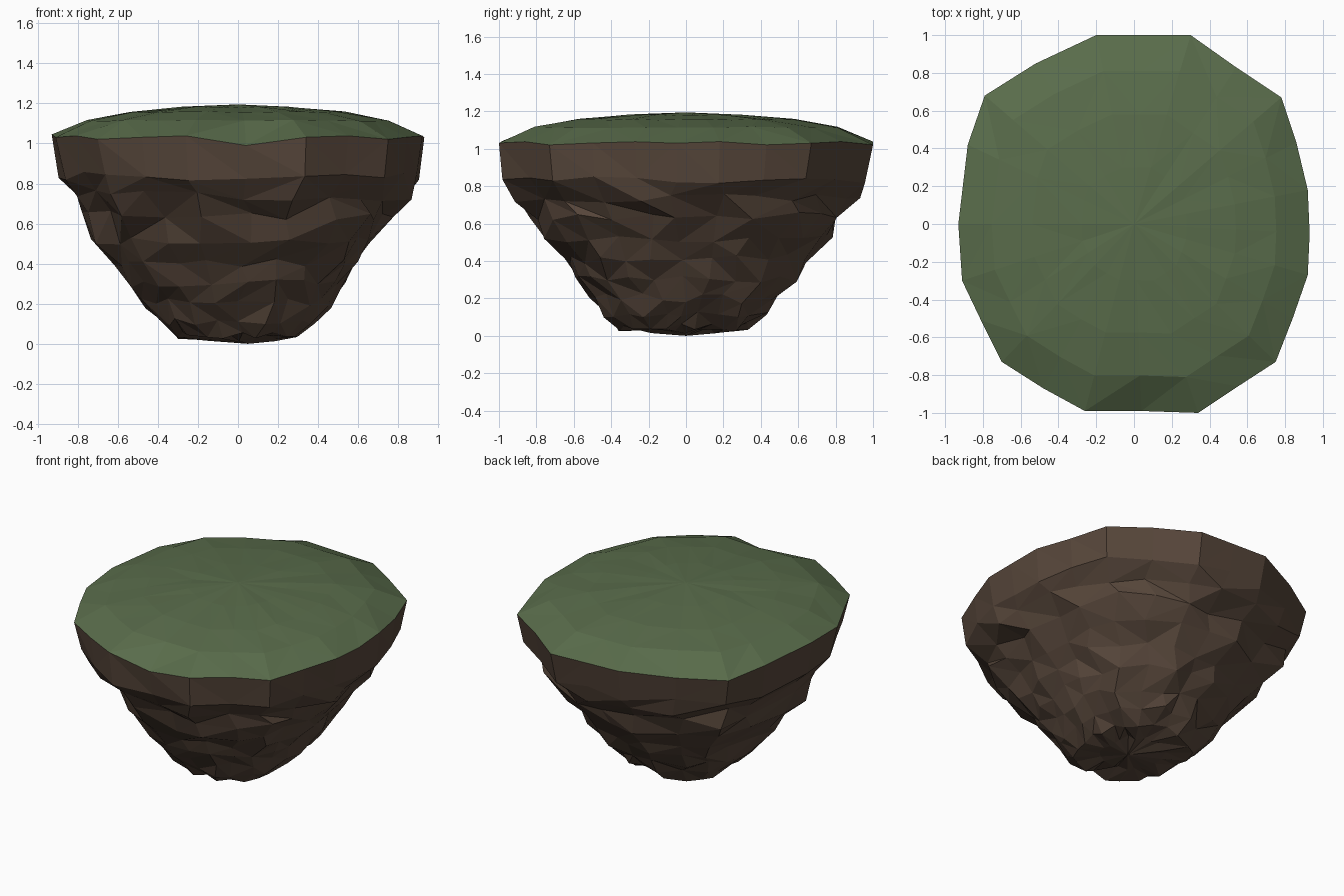
import bpy, bmesh, math, random
from mathutils import Vector

if "Cube" in bpy.data.objects:
    bpy.data.objects.remove(bpy.data.objects["Cube"])

random.seed(7)

# Rim outline seen from above (counter-clockwise)
RIM = [(0.93, -0.05), (0.92, 0.18), (0.86, 0.43), (0.78, 0.67), (0.54, 0.83),
       (0.30, 1.0), (0.05, 1.0), (-0.20, 1.0), (-0.52, 0.85), (-0.79, 0.68),
       (-0.88, 0.42), (-0.93, 0.0), (-0.91, -0.30), (-0.81, -0.51), (-0.70, -0.73),
       (-0.48, -0.87), (-0.26, -0.99), (0.04, -0.99), (0.34, -1.0), (0.55, -0.86),
       (0.75, -0.73), (0.84, -0.50), (0.92, -0.27)]
N = len(RIM)

# Rock levels: z, reach to -x, +x, -y, +y
LEVELS = [(0.84, 0.89, 0.91, 0.98, 0.97), (0.74, 0.84, 0.85, 0.90, 0.91),
          (0.64, 0.78, 0.77, 0.82, 0.84), (0.52, 0.71, 0.70, 0.73, 0.76),
          (0.41, 0.61, 0.62, 0.64, 0.67), (0.31, 0.54, 0.54, 0.59, 0.58),
          (0.20, 0.48, 0.47, 0.50, 0.48), (0.11, 0.40, 0.39, 0.44, 0.42),
          (0.045, 0.33, 0.30, 0.37, 0.32), (0.03, 0.17, 0.19, 0.20, 0.18)]

# Rim height: slightly uneven, with two grass drips over the edge
RIM_Z = [1.03 + 0.010 * math.sin(i * 2.1) for i in range(N)]
RIM_Z[11] = 1.045
RIM_Z[17] = 0.99
RIM_Z[9] = 1.01


def material(name, rgb):
    m = bpy.data.materials.new(name)
    m.diffuse_color = (*rgb, 1)
    m.use_nodes = True
    m.node_tree.nodes["Principled BSDF"].inputs["Base Color"].default_value = m.diffuse_color
    return m


def bridge(bm, upper, lower, scatter):
    for i in range(N):
        a, b = upper[i], upper[(i + 1) % N]
        c, d = lower[(i + 1) % N], lower[i]
        if scatter and random.random() < 0.5:
            bm.faces.new((a, d, b))
            bm.faces.new((b, d, c))
        else:
            bm.faces.new((a, d, c))
            bm.faces.new((a, c, b))


def cap(bm, ring, point):
    tip = bm.verts.new(point)
    for i in range(N):
        bm.faces.new((ring[i], ring[(i + 1) % N], tip))


def finish(bm, name, mat):
    bmesh.ops.recalc_face_normals(bm, faces=bm.faces)
    me = bpy.data.meshes.new(name)
    bm.to_mesh(me)
    bm.free()
    me.materials.append(mat)
    ob = bpy.data.objects.new(name, me)
    bpy.context.collection.objects.link(ob)
    return ob


# Rock body: rings shrinking towards a blunt, craggy foot
bm = bmesh.new()
ring = [bm.verts.new((x, y, RIM_Z[i])) for i, (x, y) in enumerate(RIM)]
for k, (z, xn, xp, yn, yp) in enumerate(LEVELS):
    new = []
    rough = 0.012 if k == 0 else 0.05
    for x, y in RIM:
        px = x / 0.93 * (xp if x > 0 else xn)
        py = y * (yp if y > 0 else yn)
        s = 1 + random.uniform(-1.3, 0.8) * rough
        turn = random.uniform(-0.05, 0.05) if k else 0
        ca, sa = math.cos(turn), math.sin(turn)
        dz = random.uniform(-1, 1) * (0.028 if k < 7 else 0.02)
        new.append(bm.verts.new(((px * ca - py * sa) * s,
                                 (px * sa + py * ca) * s, max(0.01, z + dz))))
    bridge(bm, ring, new, True)
    ring = new
cap(bm, ring, (0.05, 0, 0))
finish(bm, "rock_body", material("rock", (0.095, 0.062, 0.043)))

# Grass cap: low faceted dome on the same rim
bm = bmesh.new()
ring = [bm.verts.new((x, y, RIM_Z[i])) for i, (x, y) in enumerate(RIM)]
for scale, z in [(0.81, 1.115), (0.58, 1.157), (0.30, 1.18)]:
    new = [bm.verts.new((x * scale, y * scale, z + random.uniform(-0.004, 0.004)))
           for x, y in RIM]
    bridge(bm, ring, new, True)
    ring = new
cap(bm, ring, (0, 0, 1.195))
finish(bm, "grass_top", material("grass", (0.10, 0.15, 0.07)))
